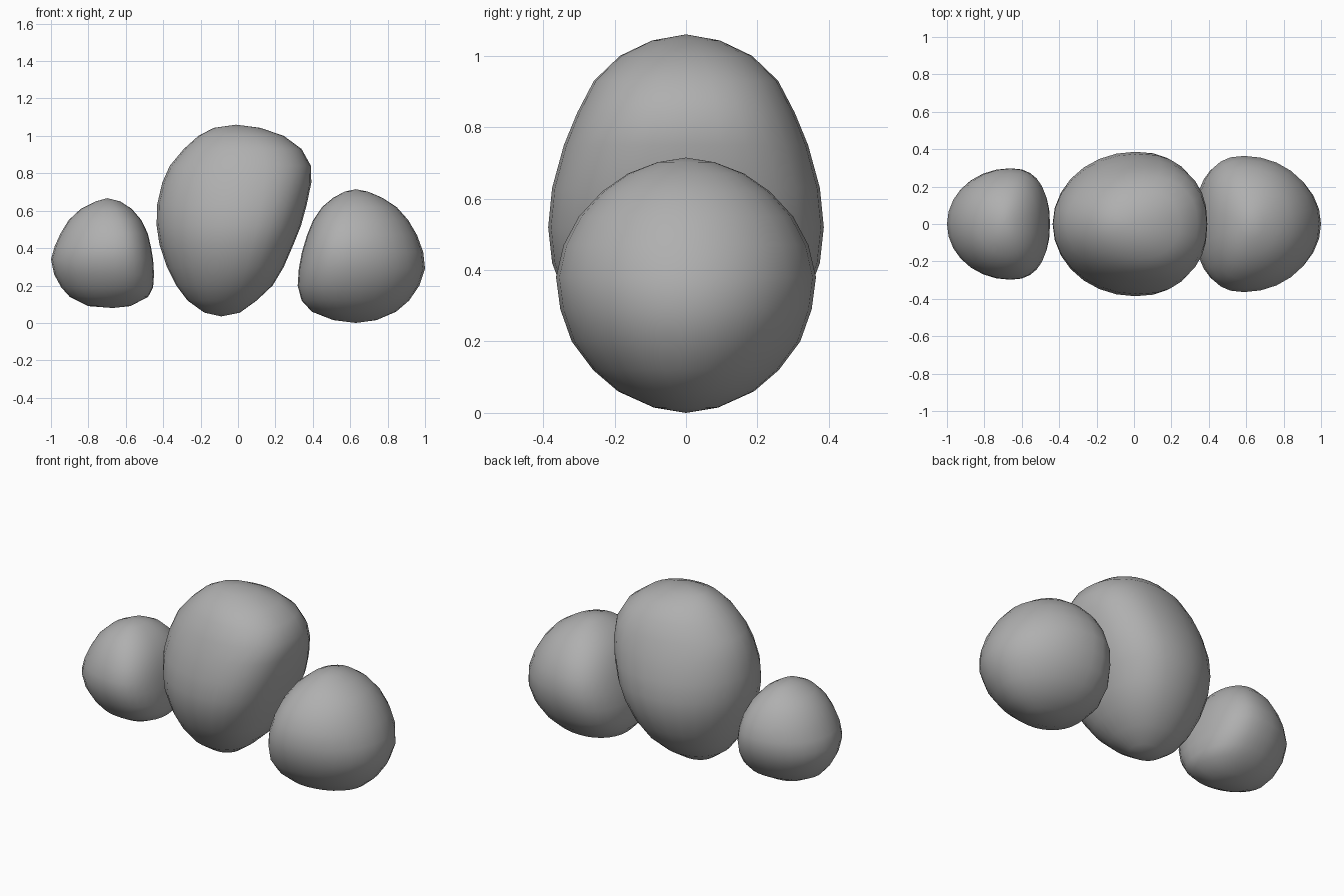
import bpy, bmesh, math

SEG = 28
grey = bpy.data.materials.new("dark_grey")
grey.diffuse_color = (0.43, 0.43, 0.43, 1)


def spow(v, e):
    return math.copysign(abs(v) ** e, v)


def blob(name, bottom, rings, top, ridge, blunt_side):
    """Stack lopsided oval rings (z, left x, right x, half depth) between two poles.
    ridge: share of the width where the ring is deepest; blunt_side: +1 right, -1 left."""
    bm = bmesh.new()
    loops = []
    deepest = max(r[3] for r in rings)
    for z, xl, xr, d in rings:
        w = d / deepest                                # lopsidedness fades at the poles
        xc = xl + (xr - xl) * (0.5 + (ridge - 0.5) * w)
        loop = []
        for i in range(SEG):
            a = 2 * math.pi * i / SEG
            c, s = math.cos(a), math.sin(a)
            e = 1 - 0.18 * w if c * blunt_side > 0 else 1.0
            rx = xr - xc if c > 0 else xc - xl
            loop.append(bm.verts.new((xc + rx * spow(c, e), d * spow(s, e), z)))
        loops.append(loop)
    lo = bm.verts.new((bottom[0], 0, bottom[1]))
    hi = bm.verts.new((top[0], 0, top[1]))
    for i in range(SEG):
        j = (i + 1) % SEG
        bm.faces.new((lo, loops[0][j], loops[0][i]))
        bm.faces.new((hi, loops[-1][i], loops[-1][j]))
        for a, b in zip(loops, loops[1:]):
            bm.faces.new((a[i], a[j], b[j], b[i]))
    bmesh.ops.recalc_face_normals(bm, faces=bm.faces)
    for f in bm.faces:
        f.smooth = True
    me = bpy.data.meshes.new(name)
    bm.to_mesh(me)
    bm.free()
    me.materials.append(grey)
    ob = bpy.data.objects.new(name, me)
    bpy.context.collection.objects.link(ob)


# Tall leaning egg in the middle
blob("middle_blob", (-0.09, 0.035), [
    (0.055, -0.18, 0.01, 0.085), (0.12, -0.27, 0.10, 0.185), (0.20, -0.33, 0.185, 0.265),
    (0.30, -0.38, 0.245, 0.33), (0.42, -0.42, 0.297, 0.375), (0.52, -0.435, 0.337, 0.386),
    (0.63, -0.433, 0.367, 0.375), (0.75, -0.405, 0.392, 0.342), (0.84, -0.365, 0.39, 0.305),
    (0.93, -0.29, 0.34, 0.258), (1.00, -0.212, 0.245, 0.185),
    (1.043, -0.13, 0.12, 0.095)], (-0.01, 1.06), 0.57, 1)

# Small blob on the left, flattened toward the middle
blob("left_blob", (-0.67, 0.08), [
    (0.09, -0.80, -0.575, 0.09), (0.14, -0.90, -0.48, 0.18), (0.19, -0.945, -0.454, 0.228),
    (0.26, -0.983, -0.449, 0.273), (0.34, -1.00, -0.454, 0.298), (0.41, -0.98, -0.466, 0.296),
    (0.48, -0.948, -0.483, 0.272), (0.55, -0.905, -0.517, 0.23), (0.61, -0.84, -0.568, 0.168),
    (0.65, -0.76, -0.63, 0.09)], (-0.70, 0.667), 0.62, 1)

# Larger blob on the right, flattened toward the middle
blob("right_blob", (0.63, 0.0), [
    (0.015, 0.51, 0.74, 0.09), (0.06, 0.395, 0.845, 0.19), (0.12, 0.34, 0.915, 0.26),
    (0.20, 0.319, 0.97, 0.32), (0.29, 0.325, 1.00, 0.352), (0.38, 0.342, 0.99, 0.364),
    (0.47, 0.369, 0.957, 0.343), (0.55, 0.402, 0.91, 0.30), (0.62, 0.45, 0.848, 0.235),
    (0.67, 0.51, 0.77, 0.163), (0.702, 0.57, 0.695, 0.08)],
     (0.63, 0.715), 0.38, -1)
